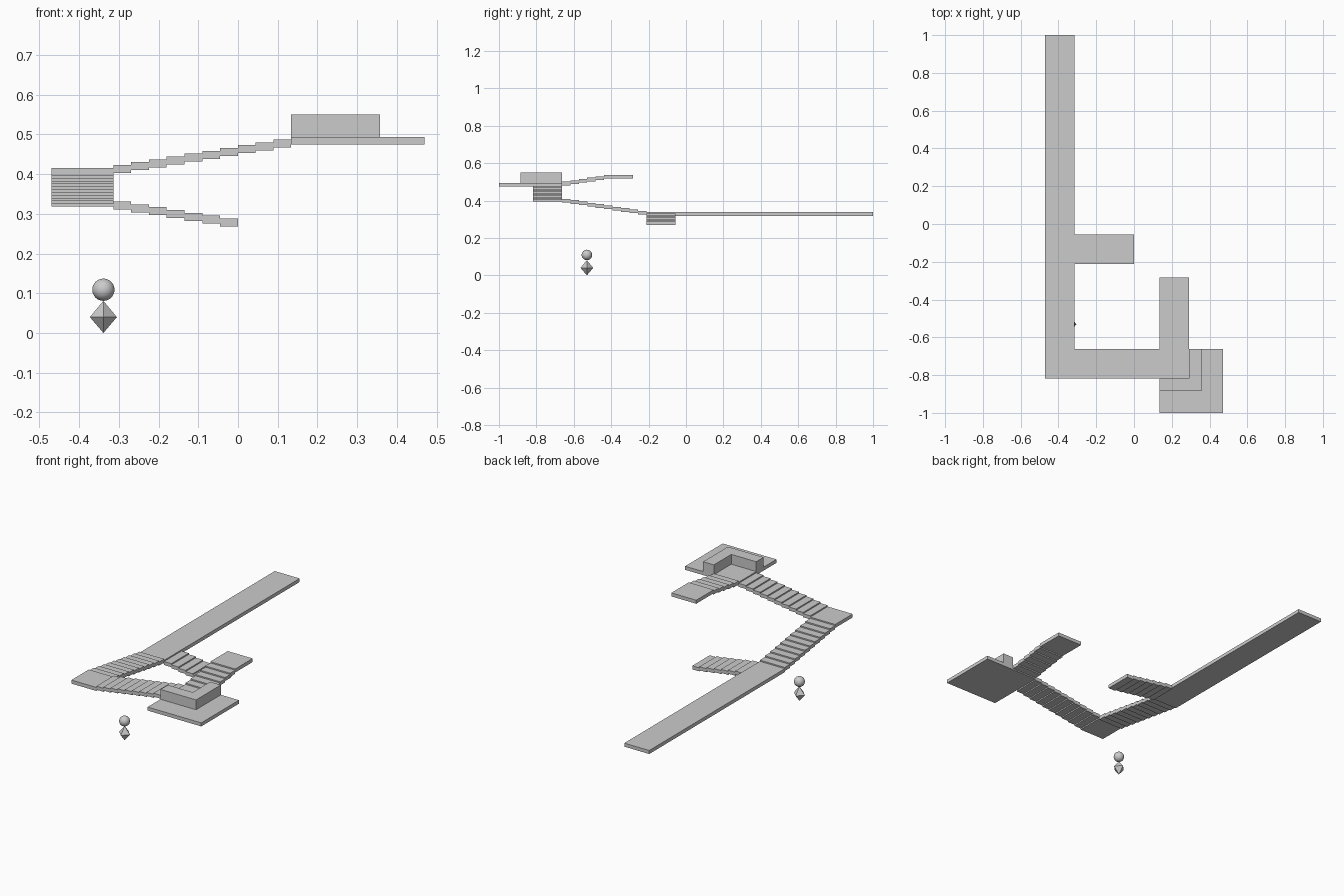
import bpy, bmesh
from mathutils import Vector

if "Cube" in bpy.data.objects:
    bpy.data.objects.remove(bpy.data.objects["Cube"])

RISE = 0.0071     # height of one step
THICK = 0.020     # slab thickness
RUN = 0.0448      # depth of one step


def finish(name, bm):
    bmesh.ops.recalc_face_normals(bm, faces=bm.faces)
    mesh = bpy.data.meshes.new(name)
    bm.to_mesh(mesh)
    bm.free()
    obj = bpy.data.objects.new(name, mesh)
    bpy.context.collection.objects.link(obj)
    return obj


def add_box(bm, lo, hi):
    lo, hi = Vector(lo), Vector(hi)
    for v in bmesh.ops.create_cube(bm, size=1)["verts"]:
        v.co = (lo + hi) / 2 + v.co * (hi - lo)


def slab(name, x0, x1, y0, y1, top):
    bm = bmesh.new()
    add_box(bm, (x0, y0, top - THICK), (x1, y1, top))
    return finish(name, bm)


def stairs(name, axis, start, end, across, top, count, rise):
    """Overlapping slabs from start to end along an axis, beginning one rise from top."""
    bm = bmesh.new()
    run = (end - start) / count
    for i in range(count):
        a, b = sorted((start + i * run, start + (i + 1) * run))
        z = top + (i + 1) * rise
        lo, hi = [0, 0, z - THICK], [0, 0, z]
        lo[axis], hi[axis] = a, b
        lo[1 - axis], hi[1 - axis] = across
        add_box(bm, lo, hi)
    return finish(name, bm)


# Level heights
walk_z = 0.338
corner_z = walk_z + 11 * RISE
plat_z = corner_z + 11 * RISE
upper_z = plat_z + 6 * RISE
XL, XR = -0.470, -0.314      # left walkway sides
YB, YF = -0.663, -0.819      # front walkway sides
PX = XR + 10 * RUN           # left side of the platform

# Flat floors
slab("long_walkway", XL, XR, -0.212, 1.0, walk_z)
slab("corner_landing", XL, XR, YF, YB, corner_z)
slab("platform", PX, 0.470, -1.0, YB, plat_z)
slab("upper_landing", PX, PX + 0.156, YB + 5 * RUN, YB + 5 * RUN + 0.156, upper_z)

# Stair flights
stairs("lower_stairs", 0, XR, 0.0, (-0.212, -0.056), walk_z, 7, -RISE)
stairs("left_stairs", 1, -0.212, YB, (XL, XR), walk_z, 10, RISE)
stairs("front_stairs", 0, XR, PX, (YF, YB), corner_z, 10, RISE)
stairs("upper_stairs", 1, YB, YB + 5 * RUN, (PX, PX + 0.156), plat_z, 5, RISE)

# L-shaped wall on the platform
bm = bmesh.new()
outline = [(PX, YF - 0.066), (PX + 0.223, YF - 0.066), (PX + 0.223, YB),
           (PX + 0.156, YB), (PX + 0.156, YF), (PX, YF)]
face = bm.faces.new([bm.verts.new((x, y, plat_z)) for x, y in outline])
up = bmesh.ops.extrude_face_region(bm, geom=[face])["geom"]
bmesh.ops.translate(bm, vec=(0, 0, 0.550 - plat_z),
                    verts=[g for g in up if isinstance(g, bmesh.types.BMVert)])
# close the underside if the extrusion consumed it
bmesh.ops.holes_fill(bm, edges=[e for e in bm.edges if e.is_boundary])
finish("corner_wall", bm)

# Floating marker: diamond body and ball head
MX, MY = -0.339, -0.530
bm = bmesh.new()
ring = [bm.verts.new((MX + dx * 0.034, MY + dy * 0.034, 0.040))
        for dx, dy in ((1, 0), (0, 1), (-1, 0), (0, -1))]
for z in (0.0, 0.081):
    tip = bm.verts.new((MX, MY, z))
    for i in range(4):
        bm.faces.new((ring[i], ring[(i + 1) % 4], tip))
finish("marker_body", bm)

bpy.ops.mesh.primitive_uv_sphere_add(segments=32, ring_count=16, radius=0.028,
                                     location=(MX, MY, 0.109))
bpy.context.object.name = "marker_head"
bpy.ops.object.shade_smooth()
